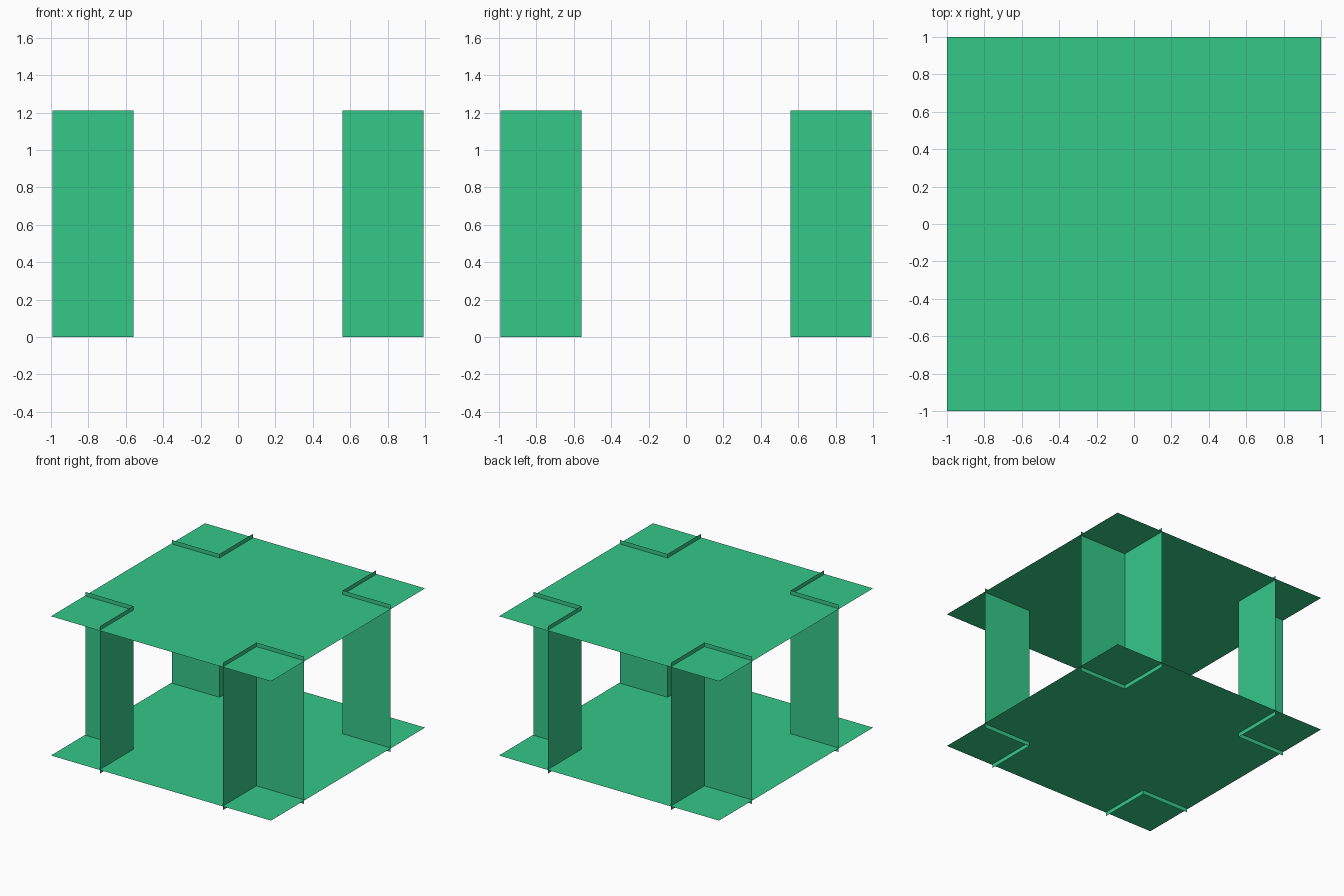
import bpy

if "Cube" in bpy.data.objects:
    bpy.data.objects.remove(bpy.data.objects["Cube"])

GREEN = bpy.data.materials.new("green")
GREEN.diffuse_color = (0.035, 0.58, 0.25, 1)
GREEN.use_nodes = True
GREEN.node_tree.nodes["Principled BSDF"].inputs["Base Color"].default_value = GREEN.diffuse_color

HEIGHT = 1.21       # full height of the corner panels
INSET = 0.033       # distance from panel ends to each sheet
INNER, OUTER = 0.56, 0.993


def add_mesh(name, verts, faces):
    mesh = bpy.data.meshes.new(name)
    mesh.from_pydata(verts, [], faces)
    mesh.materials.append(GREEN)
    obj = bpy.data.objects.new(name, mesh)
    bpy.context.collection.objects.link(obj)
    return obj


# Thin horizontal sheets
for name, z in (("bottom_sheet", INSET), ("top_sheet", HEIGHT - INSET)):
    add_mesh(name, [(-1, -1, z), (1, -1, z), (1, 1, z), (-1, 1, z)], [(0, 1, 2, 3)])

# L-shaped upright panels, one folded inward at each corner
for side_x, sx in (("left", -1), ("right", 1)):
    for side_y, sy in (("front", -1), ("back", 1)):
        path = [(OUTER, INNER), (INNER, INNER), (INNER, OUTER)]
        verts = [(sx * x, sy * y, z) for z in (0, HEIGHT) for x, y in path]
        faces = [(0, 1, 4, 3), (1, 2, 5, 4)]
        if sx * sy < 0:
            faces = [f[::-1] for f in faces]
        add_mesh(f"{side_y}_{side_x}_corner_panel", verts, faces)
